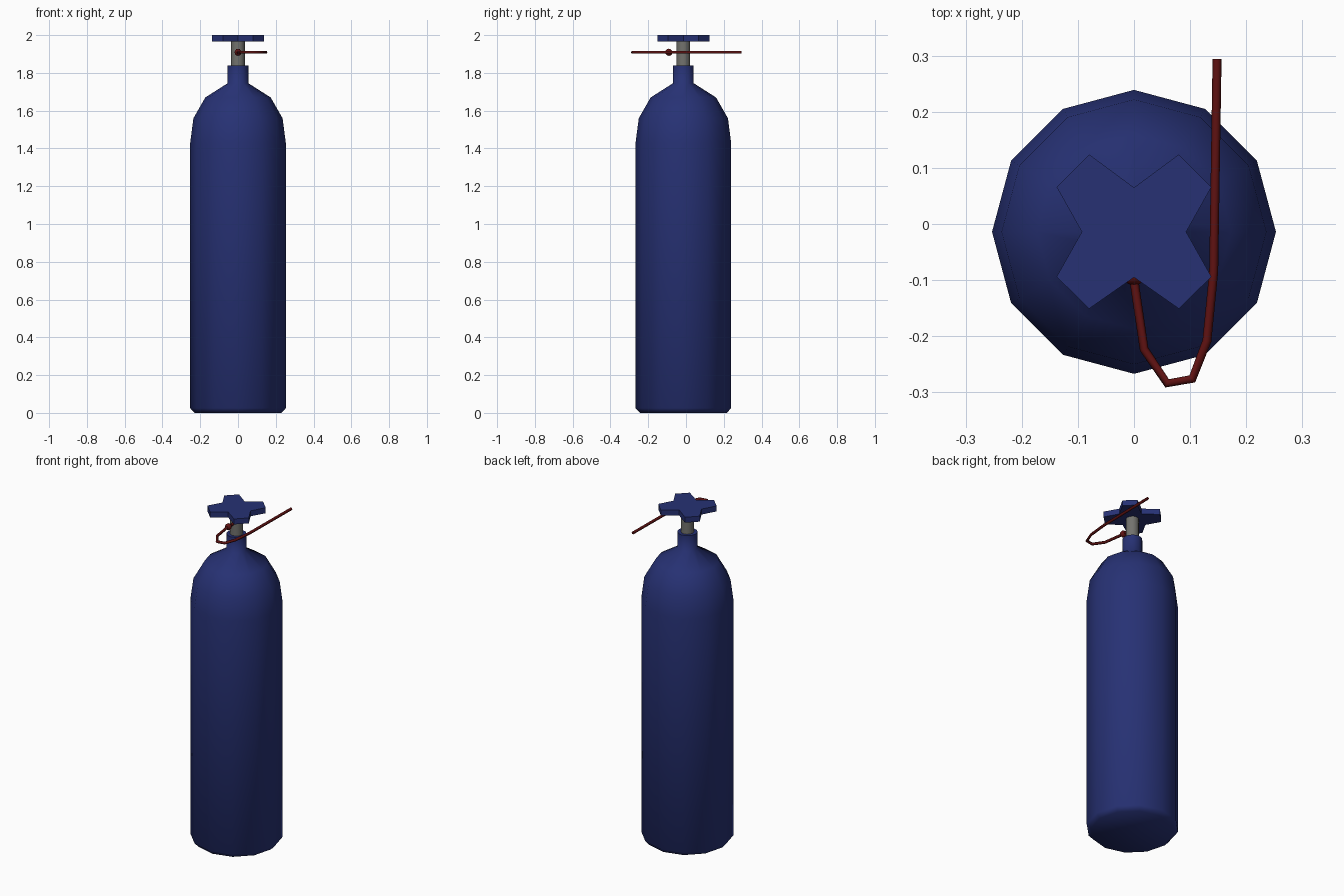
import bpy, bmesh, math

if "Cube" in bpy.data.objects:
    bpy.data.objects.remove(bpy.data.objects["Cube"])

CY = -0.014   # tank axis sits slightly forward of the origin


def material(name, rgb):
    m = bpy.data.materials.new(name)
    m.diffuse_color = (*rgb, 1)
    m.use_nodes = True
    m.node_tree.nodes["Principled BSDF"].inputs["Base Color"].default_value = m.diffuse_color
    return m


blue = material("tank_blue", (0.020, 0.031, 0.175))
grey = material("valve_grey", (0.17, 0.17, 0.155))
red = material("hose_red", (0.115, 0.006, 0.006))


def finish(name, bm, mat, angle):
    bmesh.ops.recalc_face_normals(bm, faces=bm.faces)
    me = bpy.data.meshes.new(name)
    bm.to_mesh(me)
    bm.free()
    ob = bpy.data.objects.new(name, me)
    bpy.context.collection.objects.link(ob)
    me.materials.append(mat)
    smooth(ob, angle)
    return ob


def smooth(ob, angle):
    bpy.ops.object.select_all(action='DESELECT')
    ob.select_set(True)
    bpy.context.view_layer.objects.active = ob
    bpy.ops.object.shade_smooth_by_angle(angle=math.radians(angle))


def lathe(name, profile, mat, sides=12, angle=65):
    """Capped solid of revolution from (radius, z) points."""
    bm = bmesh.new()
    rings = []
    for r, z in profile:
        rings.append([bm.verts.new((r * math.cos(2 * math.pi * i / sides),
                                    CY + r * math.sin(2 * math.pi * i / sides), z))
                      for i in range(sides)])
    for a, b in zip(rings, rings[1:]):
        for i in range(sides):
            j = (i + 1) % sides
            bm.faces.new((a[i], a[j], b[j], b[i]))
    bm.faces.new(rings[0])
    bm.faces.new(rings[-1])
    return finish(name, bm, mat, angle)


# Tank body with shoulders and neck
lathe("tank", [(0.23, 0), (0.253, 0.025), (0.253, 1.43), (0.236, 1.56),
               (0.173, 1.67), (0.055, 1.745), (0.055, 1.84)], blue)

# Valve stem
lathe("valve_stem", [(0.036, 1.83), (0.036, 1.97)], grey)

# Star-shaped hand wheel: one side outlined, mirrored to the other
half = [(0, 0.065), (0.08, 0.124), (0.138, 0.066), (0.093, CY),
        (0.138, -0.094), (0.08, -0.151), (0, -0.095)]
outline = half + [(-x, y) for x, y in reversed(half[1:-1])]
bm = bmesh.new()
low = [bm.verts.new((x, y, 1.967)) for x, y in outline]
top = [bm.verts.new((x, y, 2.0)) for x, y in outline]
bm.faces.new(low)
bm.faces.new(top)
for i in range(len(outline)):
    j = (i + 1) % len(outline)
    bm.faces.new((low[i], low[j], top[j], top[i]))
finish("hand_wheel", bm, blue, 20)

# Hose sweeping round from the stem to the back
path = [(0, -0.04), (0, -0.10), (0.018, -0.223), (0.059, -0.284), (0.104, -0.276),
        (0.130, -0.208), (0.142, -0.085), (0.148, 0.294)]
cu = bpy.data.curves.new("hose", 'CURVE')
cu.dimensions = '3D'
cu.bevel_depth = 0.008
cu.bevel_resolution = 1
cu.use_fill_caps = True
sp = cu.splines.new('POLY')
sp.points.add(len(path) - 1)
for p, (x, y) in zip(sp.points, path):
    p.co = (x, y, 1.909, 1)
hose = bpy.data.objects.new("hose", cu)
bpy.context.collection.objects.link(hose)
bpy.ops.object.select_all(action='DESELECT')
hose.select_set(True)
bpy.context.view_layer.objects.active = hose
bpy.ops.object.convert(target='MESH')
hose = bpy.context.view_layer.objects.active
hose.data.materials.clear()
hose.data.materials.append(red)
smooth(hose, 65)

# Round coupling where the hose meets the valve
bm = bmesh.new()
bmesh.ops.create_uvsphere(bm, u_segments=10, v_segments=6, radius=0.019)
bmesh.ops.translate(bm, verts=bm.verts, vec=(0, -0.091, 1.909))
finish("hose_coupling", bm, red, 65)
